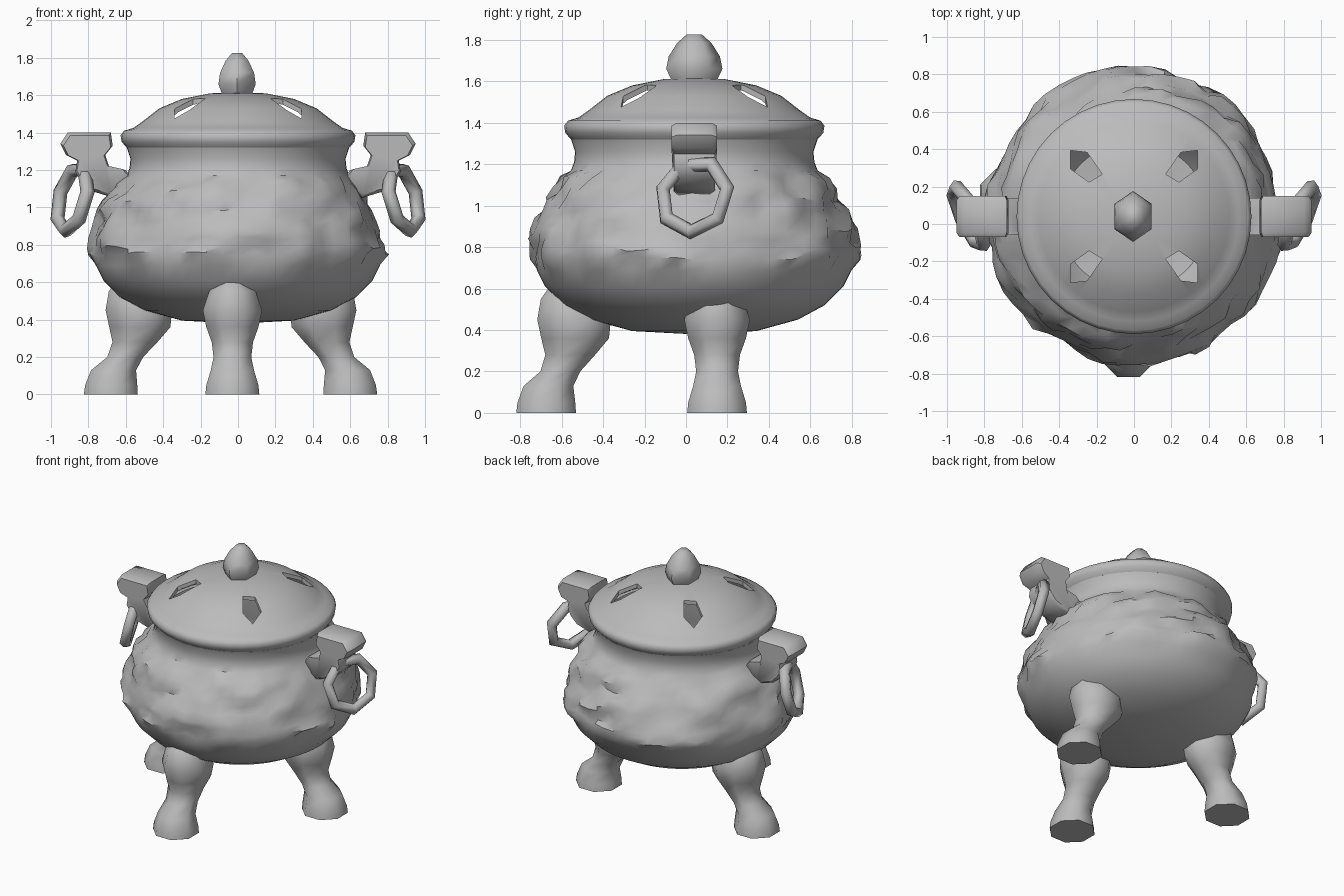
import bpy, bmesh, math, random
from mathutils import Vector, Matrix, noise

random.seed(4)
if "Cube" in bpy.data.objects:
    bpy.data.objects.remove(bpy.data.objects["Cube"])

CY = 0.04   # vessel axis in y

metal = bpy.data.materials.new("grey metal")
metal.use_nodes = True
GREY = (0.5, 0.5, 0.5, 1)
metal.diffuse_color = GREY
metal.node_tree.nodes["Principled BSDF"].inputs["Base Color"].default_value = GREY


def smooth(ob, angle):
    bpy.ops.object.select_all(action='DESELECT')
    ob.select_set(True)
    bpy.context.view_layer.objects.active = ob
    bpy.ops.object.shade_smooth_by_angle(angle=math.radians(angle))


def finish(bm, name, angle=40):
    bmesh.ops.recalc_face_normals(bm, faces=bm.faces)
    me = bpy.data.meshes.new(name)
    bm.to_mesh(me)
    bm.free()
    ob = bpy.data.objects.new(name, me)
    bpy.context.collection.objects.link(ob)
    me.materials.append(metal)
    smooth(ob, angle)
    return ob


def loft(name, rings, angle=40):
    """Skin a stack of equal-sized rings and cap both ends."""
    bm = bmesh.new()
    loops = [[bm.verts.new(p) for p in ring] for ring in rings]
    n = len(loops[0])
    for a, b in zip(loops, loops[1:]):
        for i in range(n):
            j = (i + 1) % n
            bm.faces.new((a[i], a[j], b[j], b[i]))
    bm.faces.new(loops[0])
    bm.faces.new(loops[-1])
    return finish(bm, name, angle)


def ring(cx, cy, z, rx, ry, n, turn=0.0):
    return [Vector((cx + rx * math.cos(turn + math.tau * i / n),
                    cy + ry * math.sin(turn + math.tau * i / n), z)) for i in range(n)]


# bowl: smooth belly and neck with a hollow inside
outer = [(.02, .38), (.3, .395), (.5, .45), (.63, .52), (.72, .61), (.76, .69),
         (.77, .75), (.768, .79), (.765, .83), (.755, .88), (.735, .93), (.715, .98),
         (.69, 1.03), (.66, 1.08), (.625, 1.13), (.595, 1.17), (.58, 1.21), (.575, 1.26),
         (.595, 1.32)]
inner = [(.53, 1.32), (.51, 1.2), (.62, 1.0), (.62, .8), (.4, .52), (.02, .48)]
rings = [ring(0, CY, z, r, r, 60) for r, z in outer + inner]
# raised cloud-like relief around the belly
for k, (r, z) in enumerate(outer):
    if .74 < z < 1.15:
        for p in rings[k]:
            n = noise.noise(Vector((p.x * 5, p.y * 5, p.z * 7)))
            lift = .032 if n > .02 else 0
            d = Vector((p.x, p.y - CY, 0)).normalized()
            p += d * (lift + random.uniform(-.01, .01))
            p.z += random.uniform(-.014, .014)
loft("bowl", rings, 40)

# lid: thin hollow dome with rolled rim
dome = [(.02, 1.615), (.15, 1.61), (.3, 1.58), (.42, 1.53), (.51, 1.46), (.56, 1.425),
        (.61, 1.41), (.628, 1.385), (.622, 1.35), (.595, 1.32), (.55, 1.325), (.53, 1.4),
        (.485, 1.45), (.4, 1.51), (.29, 1.555), (.15, 1.585), (.02, 1.59)]
lid = loft("lid", [ring(0, CY, z, r, r, 40) for r, z in dome], 60)

# four kite-shaped vents cut through the lid
for sx in (1, -1):
    for sy in (1, -1):
        ang = math.atan2(sy, sx)
        kite = [(.49, .01), (.42, .065), (.28, .04), (.3, -.04), (.42, -.06)]
        pts = [Matrix.Rotation(ang, 3, 'Z') @ Vector((x, y * sx * sy, 0)) for x, y in kite]
        cutter = loft("vent_cutter", [[p + Vector((0, CY, z)) for p in pts]
                                      for z in (1.36, 1.8)])
        cutter.hide_render = True
        mod = lid.modifiers.new("vent", 'BOOLEAN')
        mod.operation = 'DIFFERENCE'
        mod.solver = 'EXACT'
        mod.object = cutter
        bpy.ops.object.select_all(action='DESELECT')
        bpy.context.view_layer.objects.active = lid
        lid.select_set(True)
        bpy.ops.object.modifier_apply(modifier=mod.name)
        bpy.data.objects.remove(cutter)
smooth(lid, 50)

# faceted bud knob
bud = [(.085, 1.58), (.095, 1.61), (.115, 1.66), (.105, 1.72), (.07, 1.785), (.032, 1.825)]
loft("knob", [ring(-.005, CY, z, r, r * 1.18, 6, math.pi / 6) for r, z in bud], 62)


# legs: flared foot, slim ankle, swelling knee that runs into the belly
def leg(name, foot, knee, out):
    foot, knee, out = Vector(foot), Vector(knee), Vector(out)
    # height, radial half width, side half width, slide from foot to knee, outward push
    steps = [(0, .15, .15, 0, 0), (.05, .145, .145, .05, .005), (.13, .125, .12, .25, .02),
             (.2, .1, .105, .55, 0), (.28, .125, .115, .85, -.01), (.36, .17, .145, 1, -.015),
             (.45, .185, .165, 1, -.01), (.55, .15, .13, .95, 0), (.64, .07, .05, .85, 0)]
    rings = []
    for z, radial, side, t, push in steps:
        c = foot.lerp(knee, t) + out * push
        rx, ry = (radial, side) if out.x else (side, radial)
        rings.append(ring(c.x, c.y, z, rx * 1.04, ry * 1.04, 8, math.pi / 8))
    loft(name, rings, 55)


leg("front_leg", (-.03, -.675), (-.03, -.55), (0, -1))
leg("left_leg", (.6, .15), (.465, .15), (1, 0))
leg("right_leg", (-.68, .15), (-.54, .15), (-1, 0))

# handles: blocky animal-head brackets with hanging rings
bracket = [(.54, 1.13), (.6, 1.2), (.69, 1.22), (.71, 1.28), (.67, 1.33), (.68, 1.4),
           (.91, 1.4), (.95, 1.34), (.92, 1.28), (.86, 1.25), (.87, 1.19), (.84, 1.14),
           (.79, 1.09), (.66, 1.05)]
for side, sx in (("left", 1), ("right", -1)):
    sections = []
    for y, s in ((-.11, .9), (-.085, 1), (.085, 1), (.11, .9)):
        sections.append([Vector((sx * (.78 + (x - .78) * s), CY + y * (1 if z > 1.26 else .9),
                                 1.25 + (z - 1.25) * s)) for x, z in bracket])
    loft(side + "_handle", sections, 50)

    # ring is swung outward at the back and leans in at the top
    turn = Matrix.Rotation(math.radians(-25), 3, 'Z') @ Matrix.Rotation(math.radians(-13), 3, 'Y')
    bm = bmesh.new()
    loops = []
    for i in range(7):
        a = math.tau * i / 7 - math.pi / 2
        loop = []
        for j in range(6):
            b = math.tau * j / 6
            r = .175 + .038 * math.cos(b)
            p = turn @ Vector((.038 * math.sin(b), r * math.cos(a), r * math.sin(a)))
            loop.append(bm.verts.new((sx * (.885 + p.x), CY + p.y, 1.045 + p.z)))
        loops.append(loop)
    for i in range(7):
        a, b = loops[i], loops[(i + 1) % 7]
        for j in range(6):
            k = (j + 1) % 6
            bm.faces.new((a[j], a[k], b[k], b[j]))
    finish(bm, side + "_ring", 65)
